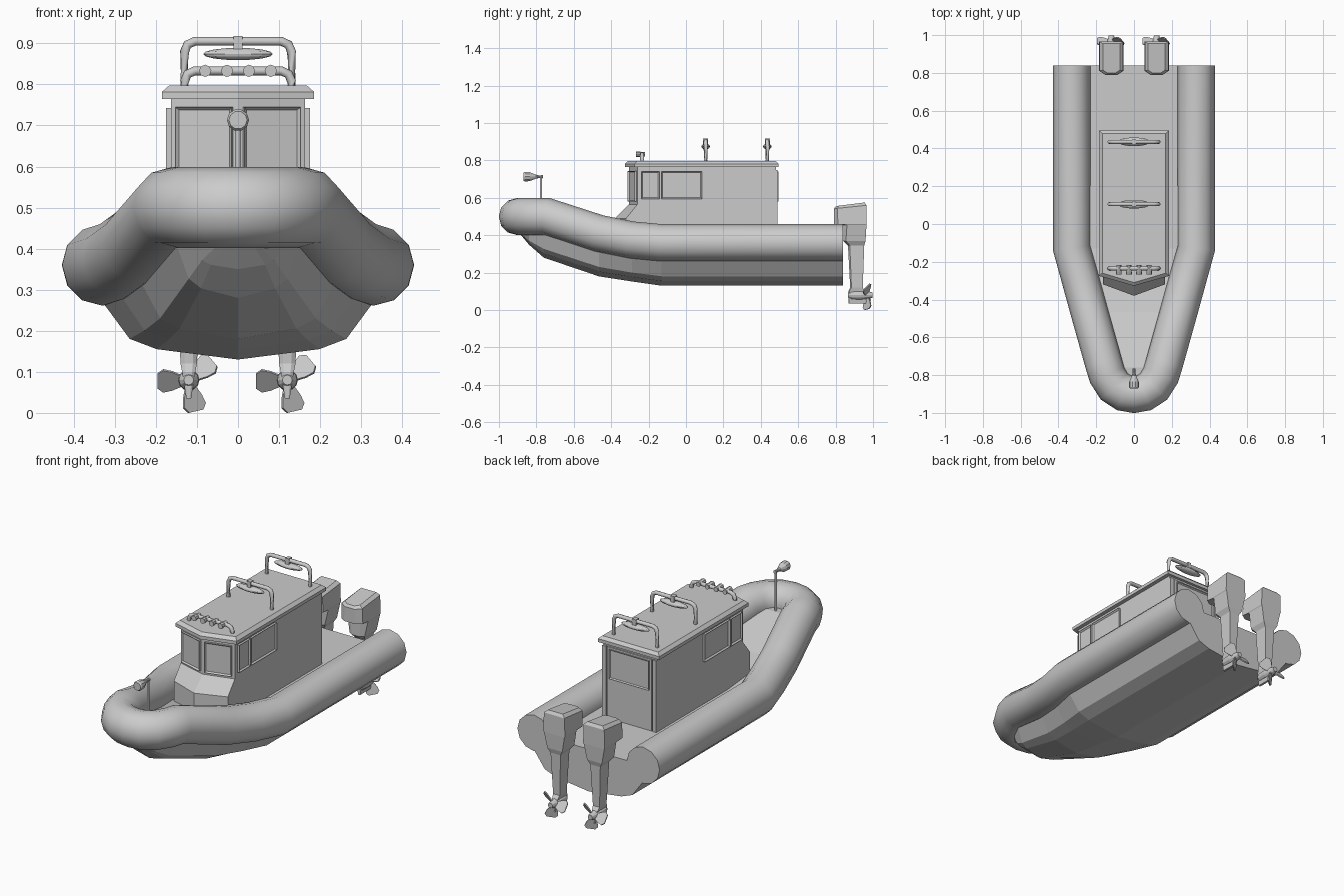
import bpy, bmesh
from math import pi, sin, cos, radians
from mathutils import Vector, Matrix

if "Cube" in bpy.data.objects:
    bpy.data.objects.remove(bpy.data.objects["Cube"])


def finish(name, bm):
    bmesh.ops.recalc_face_normals(bm, faces=bm.faces)
    me = bpy.data.meshes.new(name)
    bm.to_mesh(me)
    bm.free()
    ob = bpy.data.objects.new(name, me)
    bpy.context.collection.objects.link(ob)
    return ob


def loft(name, rings):
    """Skin closed rings of equal length and cap both ends."""
    bm = bmesh.new()
    vs = [[bm.verts.new(p) for p in r] for r in rings]
    n = len(vs[0])
    for a, b in zip(vs, vs[1:]):
        for i in range(n):
            j = (i + 1) % n
            bm.faces.new((a[i], a[j], b[j], b[i]))
    bm.faces.new(vs[0])
    bm.faces.new(vs[-1])
    return finish(name, bm)


def box(name, center, size):
    bm = bmesh.new()
    bmesh.ops.create_cube(bm, size=1, matrix=Matrix.Translation(center) @ Matrix.Diagonal((*size, 1)))
    return finish(name, bm)


def lathe_y(name, x, z, profile, n=12):
    """Round part along y from (y, radius) pairs."""
    return loft(name, [[(x + r * cos(2 * pi * i / n), y, z + r * sin(2 * pi * i / n))
                        for i in range(n)] for y, r in profile])


def pipe(name, pts, radius, res=2):
    cu = bpy.data.curves.new(name, 'CURVE')
    cu.dimensions = '3D'
    cu.twist_mode = 'Z_UP'
    cu.bevel_depth = radius
    cu.bevel_resolution = res
    cu.use_fill_caps = True
    sp = cu.splines.new('POLY')
    sp.points.add(len(pts) - 1)
    for p, co in zip(sp.points, pts):
        p.co = (*co, 1)
    ob = bpy.data.objects.new(name, cu)
    bpy.context.collection.objects.link(ob)
    return ob


def window(name, center, normal, w, h):
    """Framed pane: thin box with its outer face inset and recessed."""
    n = Vector(normal).normalized()
    up = Vector((0, 0, 1))
    u = n.cross(up)
    bm = bmesh.new()
    bmesh.ops.create_cube(bm, size=1, matrix=Matrix.Diagonal((w, .024, h, 1)))
    bm.normal_update()
    front = [f for f in bm.faces if f.normal.y > .9]
    bmesh.ops.inset_region(bm, faces=front, thickness=.01, depth=-.008)
    m = Matrix((u, n, up)).transposed().to_4x4()
    m.translation = center
    bm.transform(m)
    return finish(name, bm)


# inflatable collar
side = [(.33, .84, .36), (.33, -.13, .36), (.285, -.29, .375), (.237, -.465, .41),
        (.16, -.74, .5), (.142, -.8, .5), (.105, -.86, .5), (.055, -.893, .5)]
collar = side + [(0, -.902, .5)] + [(-x, y, z) for x, y, z in reversed(side)]
pipe("inflatable_collar", collar, .099, 4)

# hull with deck: y, half width, keel height, deck height
rings = []
for y, w, k, d in [(.84, .33, .13, .36), (-.13, .33, .13, .36), (-.29, .285, .153, .375),
                   (-.465, .237, .18, .41), (-.76, .15, .28, .5), (-.84, .11, .35, .5),
                   (-.89, .06, .41, .5)]:
    half = [(w * a, y, k + (d - .09 - k) * b) for a, b in [(.6, .18), (.8, .36), (1, 1)]]
    half.append((w, y, d))
    rings.append([(0, y, k)] + half + [(-p[0], p[1], p[2]) for p in reversed(half)])
loft("hull", rings)


# cabin and roof
def plan(w, corner, nose, back, z):
    return [(w, back, z), (w, corner, z), (0, nose, z), (-w, corner, z), (-w, back, z)]


loft("cabin", [plan(.163, -.32, -.38, .48, .34), plan(.163, -.32, -.38, .48, .49),
               plan(.163, -.26, -.305, .48, .565), plan(.163, -.26, -.305, .48, .77)])
loft("roof", [plan(.185, -.275, -.327, .495, .764), plan(.185, -.275, -.327, .495, .782),
              plan(.168, -.26, -.31, .48, .797)])

# windows and door
for s, tag in ((1, "right"), (-1, "left")):
    window("front_window_" + tag, (s * .081, -.2825, .662), (s * .045, -.163, 0), .142, .165)
    window("side_window_small_" + tag, (s * .163, -.19, .668), (s, 0, 0), .097, .148)
    window("side_window_large_" + tag, (s * .163, -.023, .668), (s, 0, 0), .217, .148)
    box("rear_post_" + tag, (s * .152, .484, .55), (.022, .012, .4))
box("door", (0, .48, .55), (.27, .016, .4))
window("door_window", (0, .482, .66), (0, 1, 0), .24, .16)


# roof racks
def rack(name, y, top):
    w = .13
    half = [(w, y, .78), (w, y, top - .025), (w - .007, y, top - .008), (w - .025, y, top)]
    pipe(name, half + [(-a, b, c) for a, b, c in reversed(half)], .011)


rack("front_light_rack", -.235, .833)
for i in range(4):
    lathe_y("roof_light_%d" % i, -.08 + i * .0533, .833,
            [(-.268, .015), (-.255, .015), (-.235, .012), (-.218, .013)], 8)
for y, tag in ((.105, "middle"), (.435, "rear")):
    rack(tag + "_rack", y, .905)
    bm = bmesh.new()
    bmesh.ops.create_uvsphere(bm, u_segments=16, v_segments=8, radius=1,
                              matrix=Matrix.Translation((0, y, .874)) @ Matrix.Diagonal((.085, .023, .015, 1)))
    finish(tag + "_radar_bar", bm)
    box(tag + "_radar_mount", (0, y, .898), (.022, .026, .04))

# bow searchlight
pipe("searchlight_pole", [(0, -.775, .48), (0, -.775, .715)], .006)
lathe_y("searchlight", 0, .713, [(-.87, .022), (-.862, .027), (-.835, .025), (-.805, .012),
                                 (-.785, .007), (-.765, .009)], 10)


# outboard engines
def engine_ring(x, z, y0, y1, w, drop=0):
    f = .02 * w / .06
    return [(x + w, y1, z), (x + w, y0 + f, z - drop * .8), (x + w * .5, y0, z - drop),
            (x - w * .5, y0, z - drop), (x - w, y0 + f, z - drop * .8), (x - w, y1, z)]


for x, tag in ((.12, "right"), (-.12, "left")):
    loft("engine_" + tag, [engine_ring(x, *r) for r in [
        (.575, .8, .955, .045, .022), (.56, .79, .965, .062, .02), (.46, .79, .965, .065),
        (.455, .84, .965, .062), (.37, .84, .96, .045), (.345, .866, .953, .03),
        (.12, .878, .945, .02), (.1, .868, .96, .016), (.035, .87, .965, .006)]])
    lathe_y("gearcase_" + tag, x, .08, [(.866, .012), (.885, .024), (.935, .026), (.965, .022),
                                        (.998, .014)])
    # three twisted propeller blades
    for i, deg in enumerate((180, 40, -77)):
        a, p = radians(deg), radians(38)
        rad = Vector((cos(a), 0, sin(a)))
        tan = Vector((-sin(a), 0, cos(a)))
        ch = tan * cos(p) + Vector((0, sin(p), 0))
        no = rad.cross(ch) * .003
        c = Vector((x, .968, .078))
        loft("propeller_blade_%s_%d" % (tag, i), [
            [c + rad * r + ch * w + no, c + rad * r - ch * w + no,
             c + rad * r - ch * w - no, c + rad * r + ch * w - no]
            for r, w in ((.01, .012), (.04, .028), (.062, .034), (.076, .022))])
